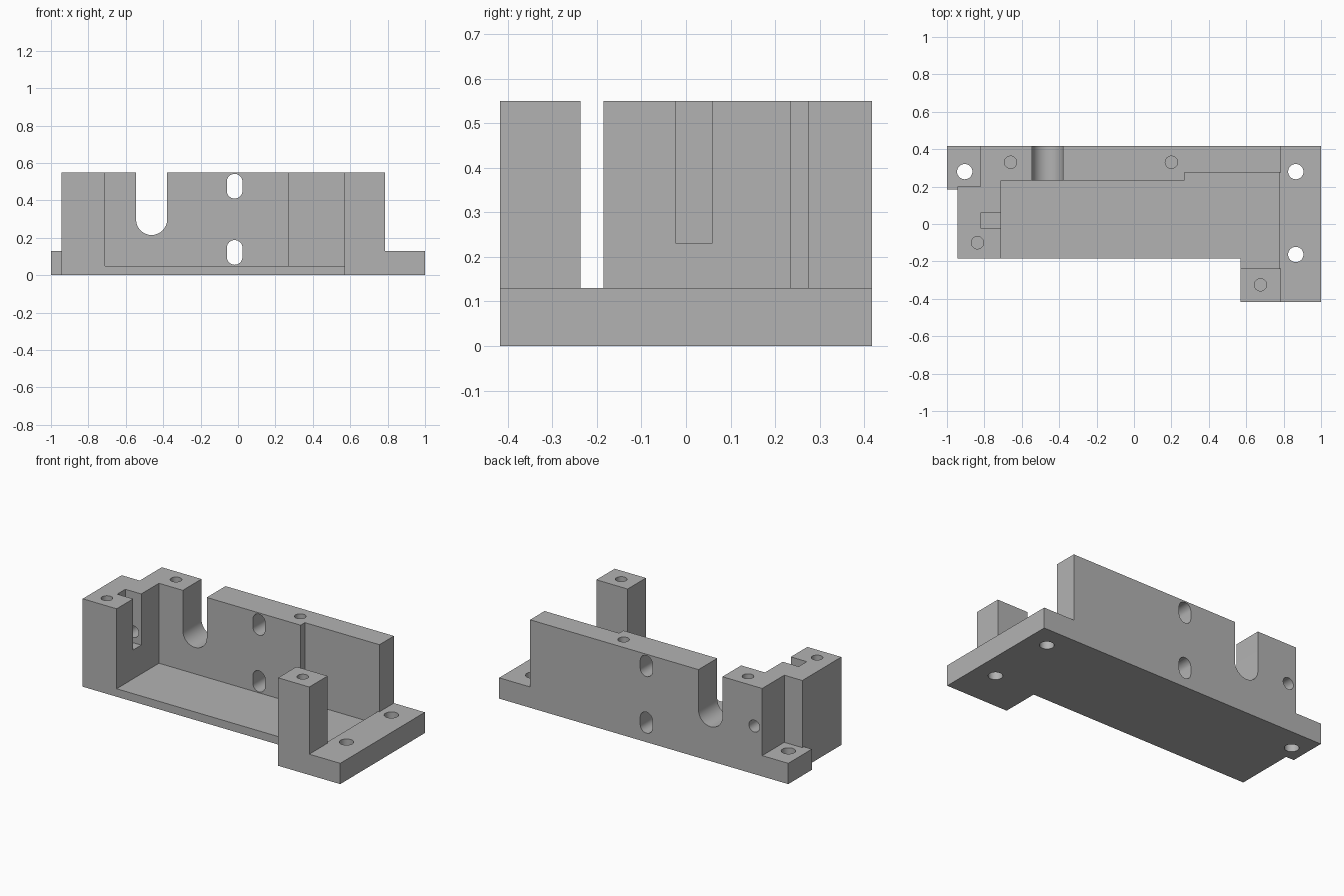
import bpy
import bmesh
from math import cos, sin, pi, radians
from mathutils import Vector

if "Cube" in bpy.data.objects:
    bpy.data.objects.remove(bpy.data.objects["Cube"])

TOP, FLANGE, FLOOR = 0.55, 0.13, 0.05
BACK, FRONT = 0.418, -0.418
OVER = 0.7  # cutters reach past the top

grey = bpy.data.materials.new("plain grey")
grey.use_nodes = True
colour = (0.45, 0.45, 0.45, 1)
grey.diffuse_color = colour
grey.node_tree.nodes["Principled BSDF"].inputs["Base Color"].default_value = colour


def prism(name, outline, low, high, axis="Z"):
    """Extrude an outline: (x, y) along Z, or (x, z) along Y."""
    def place(p, h):
        return (p[0], p[1], h) if axis == "Z" else (p[0], h, p[1])
    bm = bmesh.new()
    base = bm.faces.new([bm.verts.new(place(p, low)) for p in outline])
    out = bmesh.ops.extrude_face_region(bm, geom=[base])
    verts = [g for g in out["geom"] if isinstance(g, bmesh.types.BMVert)]
    shift = Vector(place((0, 0), high - low))
    bmesh.ops.translate(bm, verts=verts, vec=shift)
    bmesh.ops.recalc_face_normals(bm, faces=bm.faces)
    mesh = bpy.data.meshes.new(name)
    bm.to_mesh(mesh)
    bm.free()
    mesh.materials.append(grey)
    obj = bpy.data.objects.new(name, mesh)
    bpy.context.collection.objects.link(obj)
    return obj


def box(x0, x1, y0, y1):
    return [(x0, y0), (x1, y0), (x1, y1), (x0, y1)]


def stadium(x, low, high, r, steps=16):
    """Upright slot with round ends; a circle when low equals high."""
    top = [(x + r * cos(pi * i / steps), high + r * sin(pi * i / steps))
           for i in range(steps + 1)]
    bottom = [(x - r * cos(pi * i / steps), low - r * sin(pi * i / steps))
              for i in range(steps + 1)]
    if low == high:
        top, bottom = top[:-1], bottom[:-1]
    return top + bottom


# Solid block on the footprint
bracket = prism("bracket_body", [
    (-1, 0.185), (-0.945, 0.185), (-0.945, -0.185), (0.57, -0.185),
    (0.57, FRONT), (1, FRONT), (1, BACK), (-1, BACK)], 0, TOP)
bpy.context.view_layer.objects.active = bracket
bracket.select_set(True)


def cut(name, outline, low, high, axis="Z"):
    cutter = prism(name, outline, low, high, axis)
    cutter.hide_render = True
    mod = bracket.modifiers.new(name, "BOOLEAN")
    mod.operation = "DIFFERENCE"
    mod.solver = "EXACT"
    mod.object = cutter
    bpy.ops.object.modifier_apply(modifier=mod.name)
    bpy.data.objects.remove(cutter)


# Main pocket, open to the front, with a stepped back wall
cut("pocket", [
    (-0.71, -0.3), (0.56, -0.3), (0.56, -0.237), (0.776, -0.237),
    (0.776, 0.275), (0.27, 0.275), (0.27, 0.233), (-0.71, 0.233)], FLOOR, OVER)

# Low mounting flanges at both ends
cut("right_flange", [
    (0.786, -0.5), (1.1, -0.5), (1.1, 0.5), (0.786, 0.5),
    (0.786, 0.275), (0.7, 0.275), (0.7, -0.237), (0.786, -0.237)], FLANGE, OVER)
cut("left_flange", [
    (-1.1, 0.1), (-0.945, 0.185), (-0.945, 0.2), (-0.82, 0.2),
    (-0.82, 0.5), (-1.1, 0.5)], FLANGE, OVER)

# Slot inside the left wall and the cross hole that meets it
cut("wall_slot", box(-0.82, -0.65, -0.022, 0.058), 0.23, OVER)
cut("cross_hole", stadium(-0.765, 0.3, 0.3, 0.037), 0.02, 0.5, "Y")

# U-shaped notch and two oblong openings in the back wall
cut("cable_notch", stadium(-0.462, 0.298, OVER, 0.083), 0.2, 0.5, "Y")
for low, high in ((0.098, 0.146), (0.452, 0.5)):
    cut("oblong_opening", stadium(-0.018, low, high, 0.042), 0.15, 0.5, "Y")

# Through holes in the flanges
for x, y in ((-0.905, 0.28), (0.865, 0.28), (0.865, -0.163)):
    cut("mounting_hole", stadium(x, y, y, 0.041), -0.1, 0.3)

# Blind screw holes in the wall tops and the post
for x, y in ((-0.66, 0.33), (0.2, 0.33), (-0.837, -0.1), (0.676, -0.325)):
    cut("screw_hole", stadium(x, y, y, 0.033), TOP - 0.22, OVER)

bpy.ops.object.shade_smooth_by_angle(angle=radians(30))
